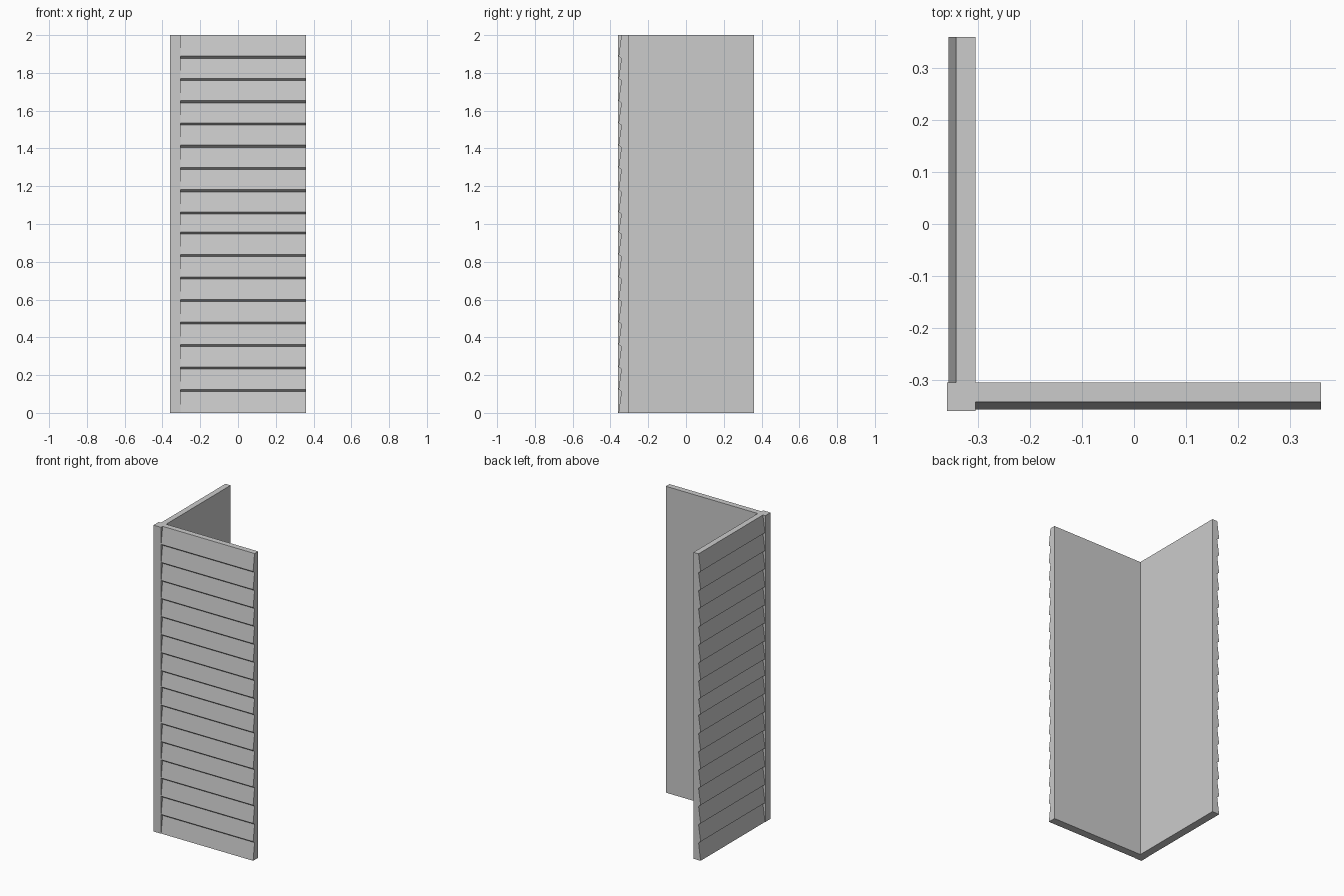
import bpy, bmesh

if "Cube" in bpy.data.objects:
    bpy.data.objects.remove(bpy.data.objects["Cube"])

H = 2.0          # wall height
E = 0.359        # half width of the plan
INNER = -0.305   # inner wall faces
OUT = -0.357     # projecting lower edge of a board
RECESS = -0.342  # recessed upper edge of a board
LIP = 0.012      # height of the sloping board underside


def extrude_profile(name, profile, to_start, offset):
    """Extrude a closed profile into a solid flat-shaded object."""
    bm = bmesh.new()
    face = bm.faces.new([bm.verts.new(to_start(p)) for p in profile])
    ext = bmesh.ops.extrude_face_region(bm, geom=[face], use_keep_orig=True)
    moved = [g for g in ext["geom"] if isinstance(g, bmesh.types.BMVert)]
    bmesh.ops.translate(bm, verts=moved, vec=offset)
    bmesh.ops.recalc_face_normals(bm, faces=bm.faces[:])
    mesh = bpy.data.meshes.new(name)
    bm.to_mesh(mesh)
    bm.free()
    obj = bpy.data.objects.new(name, mesh)
    bpy.context.collection.objects.link(obj)
    return obj


# Board joints: eight boards up from the base, eight down from the top,
# and a slightly shorter board between them
joints = [0.119 * i for i in range(1, 9)]
joints += [H - 0.1177 * i for i in range(8, 0, -1)]

# Saw-tooth lap siding section as (depth, height)
section = [(INNER, 0), (OUT, 0)]
for z in joints:
    section += [(RECESS, z - LIP / 2), (OUT, z + LIP / 2)]
section += [(RECESS, H), (INNER, H)]

length = E - INNER

# Front and left siding walls
extrude_profile("front_siding_wall", section,
                lambda p: (INNER, p[0], p[1]), (length, 0, 0))
extrude_profile("left_siding_wall", section,
                lambda p: (p[0], INNER, p[1]), (0, length, 0))

# Square corner post
post = [(-E, -E), (INNER, -E), (INNER, INNER), (-E, INNER)]
extrude_profile("corner_post", post,
                lambda p: (p[0], p[1], 0), (0, 0, H))
